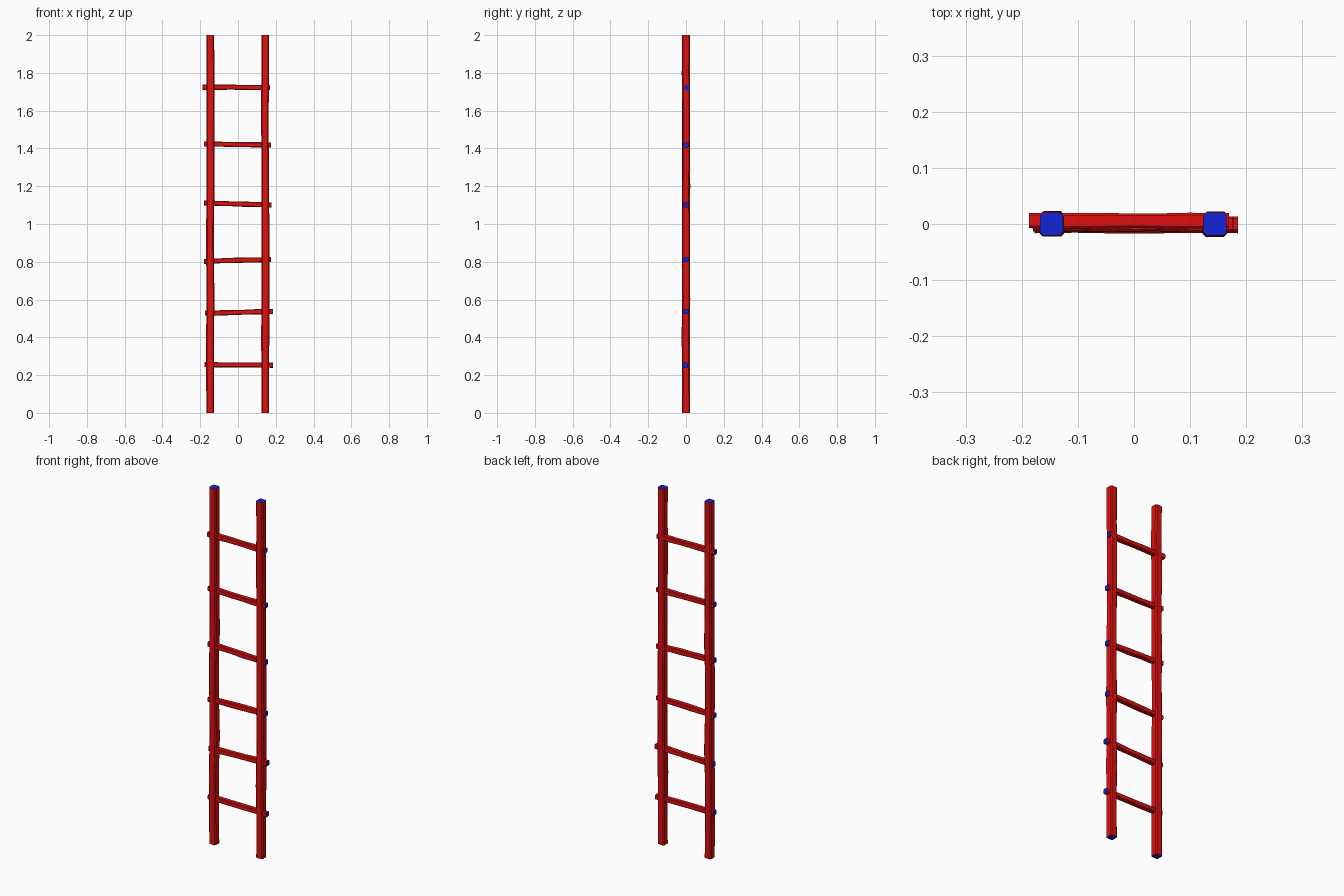
import bpy, bmesh, random
from mathutils import Vector

random.seed(4)
cube = bpy.data.objects.get("Cube")
if cube:
    bpy.data.objects.remove(cube)


def material(name, colour):
    m = bpy.data.materials.new(name)
    m.use_nodes = True
    m.diffuse_color = colour
    m.node_tree.nodes["Principled BSDF"].inputs["Base Color"].default_value = colour
    return m


RED = material("red paint", (0.75, 0.005, 0.005, 1))
BLUE = material("blue end grain", (0.005, 0.018, 0.7, 1))


def bar(name, start, end, half, steps, wobble):
    """Slightly uneven bar with chamfered square section and painted ends."""
    start, end = Vector(start), Vector(end)
    upright = abs(end.z - start.z) > 1
    u = Vector((1, 0, 0)) if upright else Vector((0, 1, 0))
    v = Vector((0, 1, 0)) if upright else Vector((0, 0, 1))
    c = 0.72
    section = [(1, -c), (1, c), (c, 1), (-c, 1), (-1, c), (-1, -c), (-c, -1), (c, -1)]
    bm = bmesh.new()
    rings = []
    for i in range(steps + 1):
        inner = 0 < i < steps
        centre = start.lerp(end, i / steps)
        size = half
        if inner:
            centre += u * random.uniform(-wobble, wobble) + v * random.uniform(-wobble, wobble)
            size *= random.uniform(0.95, 1.07)
        rings.append([bm.verts.new(centre + (u * a + v * b) * size) for a, b in section])
    for low, high in zip(rings, rings[1:]):
        for j in range(8):
            k = (j + 1) % 8
            bm.faces.new((low[j], low[k], high[k], high[j]))
    for ring in (rings[0], rings[-1]):
        bm.faces.new(ring).material_index = 1
    bmesh.ops.recalc_face_normals(bm, faces=bm.faces)
    mesh = bpy.data.meshes.new(name)
    bm.to_mesh(mesh)
    bm.free()
    mesh.materials.append(RED)
    mesh.materials.append(BLUE)
    obj = bpy.data.objects.new(name, mesh)
    bpy.context.collection.objects.link(obj)


# Two upright rails
bar("right_rail", (-0.147, 0, 0), (-0.147, 0, 2), 0.0205, 10, 0.002)
bar("left_rail", (0.144, 0, 0), (0.144, 0, 2), 0.0205, 10, 0.002)

# Six rungs: right end x, left end x, height at each end, depth
rungs = [
    (-0.177, 0.185, 0.256, 0.252, -0.003),
    (-0.175, 0.185, 0.528, 0.537, 0.0),
    (-0.179, 0.176, 0.802, 0.812, 0.0),
    (-0.180, 0.177, 1.112, 1.101, 0.0),
    (-0.179, 0.176, 1.424, 1.419, 0.0),
    (-0.187, 0.169, 1.724, 1.723, 0.006),
]
for n, (x0, x1, z0, z1, y) in enumerate(rungs, 1):
    bar(f"rung_{n}", (x0, y, z0), (x1, y, z1), 0.0135, 5, 0.001)
